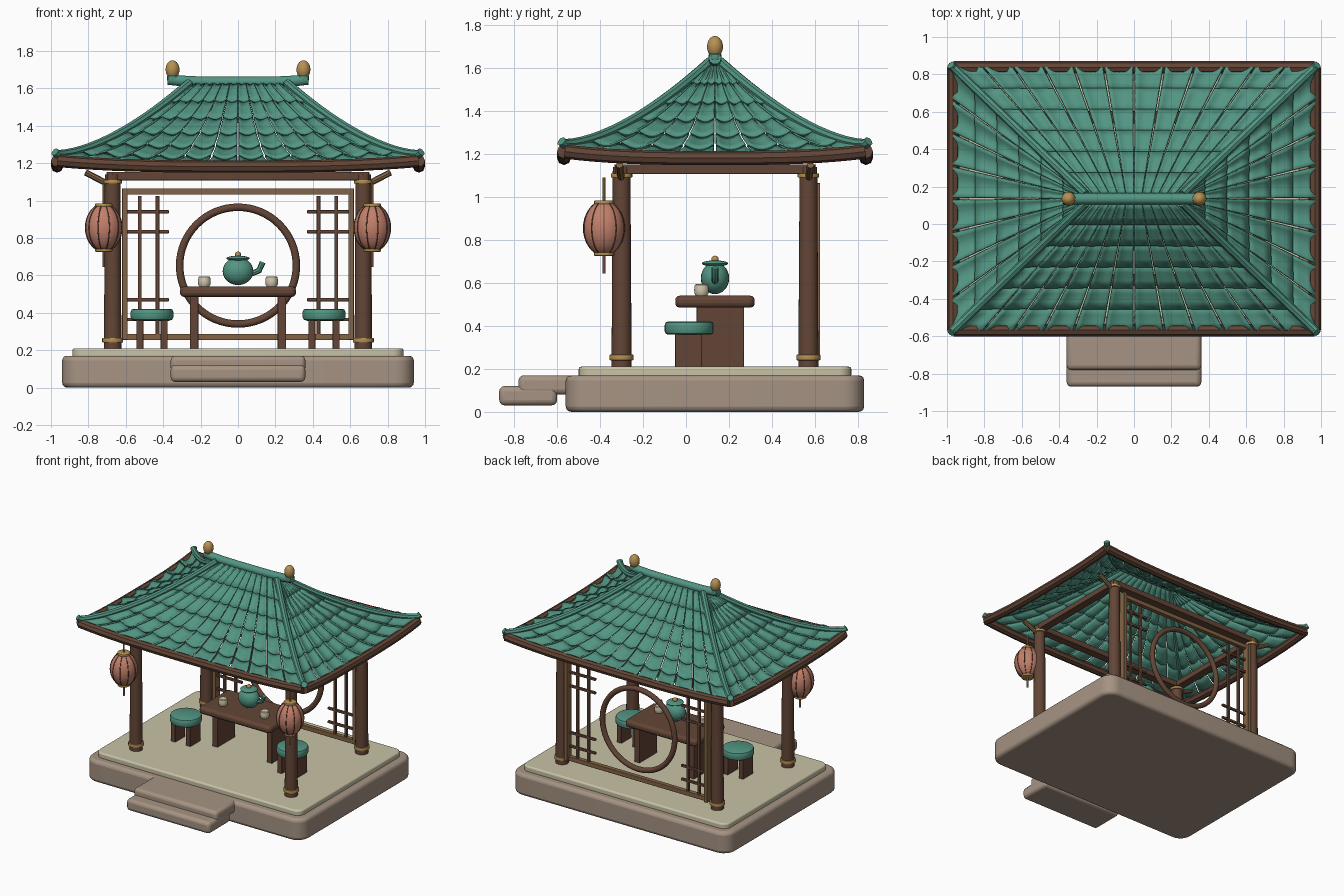
import bpy, bmesh, math
from mathutils import Vector

if "Cube" in bpy.data.objects:
    bpy.data.objects.remove(bpy.data.objects["Cube"], do_unlink=True)


def material(name, *rgb):
    m = bpy.data.materials.new(name)
    m.use_nodes = True
    m.diffuse_color = (*rgb, 1)
    bsdf = m.node_tree.nodes["Principled BSDF"]
    bsdf.inputs["Base Color"].default_value = (*rgb, 1)
    bsdf.inputs["Roughness"].default_value = 0.7
    return m


TEAL = material("teal_glaze", 0.085, 0.30, 0.225)
BROWN = material("dark_wood", 0.125, 0.06, 0.037)
TAN = material("light_wood", 0.23, 0.127, 0.06)
GOLD = material("gold", 0.47, 0.28, 0.085)
SALMON = material("lantern_paper", 0.54, 0.215, 0.145)
STONE = material("stone", 0.38, 0.295, 0.228)
FLOOR = material("pale_floor", 0.58, 0.54, 0.385)
CREAM = material("cream_cup", 0.66, 0.58, 0.43)
CY = 0.135                      # centre of the pavilion in y
POST_X, POST_Y = 0.67, 0.435


def finish(ob, name, mat, angle=40):
    ob.name = name
    ob.data.materials.clear()
    ob.data.materials.append(mat)
    bpy.ops.object.select_all(action='DESELECT')
    ob.select_set(True)
    bpy.context.view_layer.objects.active = ob
    bpy.ops.object.shade_smooth_by_angle(angle=math.radians(angle))
    return ob


def from_bmesh(bm, name, mat):
    me = bpy.data.meshes.new(name)
    bm.to_mesh(me)
    bm.free()
    ob = bpy.data.objects.new(name, me)
    bpy.context.collection.objects.link(ob)
    return finish(ob, name, mat)


def box(name, mat, center, size, edge=0.004, corner=0):
    """Box with optional rounded plan corners and bevelled edges."""
    bm = bmesh.new()
    bmesh.ops.create_cube(bm, size=1)
    for v in bm.verts:
        v.co = Vector(a * b for a, b in zip(v.co, size)) + Vector(center)
    if corner:
        upright = [e for e in bm.edges if abs(e.verts[0].co.z - e.verts[1].co.z) > 1e-4]
        bmesh.ops.bevel(bm, geom=upright, offset=corner, segments=6, profile=0.5, affect='EDGES')
    ob = from_bmesh(bm, name, mat)
    mod = ob.modifiers.new("soft_edges", 'BEVEL')
    mod.width, mod.segments, mod.limit_method = edge, 3, 'ANGLE'


def tube(name, mat, points, radius, sides=12):
    """Round tube along a path of points."""
    cu = bpy.data.curves.new(name, 'CURVE')
    cu.dimensions = '3D'
    cu.bevel_depth, cu.bevel_resolution = radius, max(0, sides // 4 - 1)
    cu.use_fill_caps = True
    sp = cu.splines.new('POLY')
    sp.points.add(len(points) - 1)
    for p, co in zip(sp.points, points):
        p.co = (*co, 1)
    ob = bpy.data.objects.new(name, cu)
    bpy.context.collection.objects.link(ob)
    bpy.ops.object.select_all(action='DESELECT')
    ob.select_set(True)
    bpy.context.view_layer.objects.active = ob
    bpy.ops.object.convert(target='MESH')
    finish(bpy.context.object, name, mat)


def lathe(name, mat, at, profile, sides=24):
    """Spin (radius, height) pairs around a vertical axis."""
    bm = bmesh.new()
    vs = [bm.verts.new((r, 0, z)) for r, z in profile]
    es = [bm.edges.new(pair) for pair in zip(vs, vs[1:])]
    bmesh.ops.spin(bm, geom=vs + es, axis=(0, 0, 1), cent=(0, 0, 0), angle=math.tau, steps=sides)
    bmesh.ops.remove_doubles(bm, verts=bm.verts, dist=1e-5)
    bmesh.ops.recalc_face_normals(bm, faces=bm.faces)
    bmesh.ops.translate(bm, verts=bm.verts, vec=at)
    from_bmesh(bm, name, mat)


def disc(name, mat, at, radius, h, e=0.004):
    """Short cylinder with softened rims, centred on a point."""
    k, r = h / 2, radius
    lathe(name, mat, at, [(0, -k), (r - e, -k), (r - e * .3, -k + e * .3), (r, -k + e), (r, k - e),
                          (r - e * .3, k - e * .3), (r - e, k), (0, k)])


def egg(name, mat, at, r, h, n=14):
    lathe(name, mat, at, [(r * math.sin(math.pi * i / n), -h * math.cos(math.pi * i / n))
                          for i in range(n + 1)])


# Platform and steps
box("base", STONE, (0, CY, 0.085), (1.88, 1.39, 0.17), 0.025, 0.10)
box("floor_slab", FLOOR, (0, CY, 0.185), (1.77, 1.27, 0.05), 0.012, 0.06)
box("upper_step", STONE, (0, -0.63, 0.125), (0.72, 0.30, 0.09), 0.025)
box("lower_step", STONE, (0, -0.735, 0.075), (0.72, 0.27, 0.09), 0.025)

# Posts, bands, brackets
for sx in (-1, 1):
    for sy in (-1, 1):
        x, y = sx * POST_X, CY + sy * POST_Y
        lathe("post", BROWN, (x, y, 0), [(0, 0.2), (0.047, 0.2), (0.041, 1.14), (0, 1.14)])
        disc("post_foot_band", GOLD, (x, y, 0.253), 0.056, 0.026)
        disc("post_head_band", GOLD, (x, y, 1.10), 0.05, 0.02)
        tube("eave_bracket", TAN, [(x, y, 1.075), (x + sx * 0.145, y + sy * 0.01, 1.15)], 0.017)

# Ring beams
for s in (-1, 1):
    box("long_beam", BROWN, (0, CY + s * POST_Y, 1.13), (1.40, 0.065, 0.045))
    box("short_beam", BROWN, (s * POST_X, CY, 1.13), (0.065, 0.93, 0.045))

# Back screen with round opening and lattice
SY = CY + POST_Y + 0.015
box("screen_top_rail", TAN, (0, SY, 1.048), (1.24, 0.035, 0.034))
box("screen_bottom_rail", TAN, (0, SY, 0.27), (1.24, 0.035, 0.034))
bpy.ops.mesh.primitive_torus_add(location=(0, SY, 0.652), rotation=(math.pi / 2, 0, 0), major_radius=0.312,
                                 minor_radius=0.02, major_segments=64, minor_segments=12)
finish(bpy.context.object, "moon_ring", BROWN)
for s in (-1, 1):
    box("screen_stile", TAN, (s * 0.605, SY + 0.01, 0.66), (0.03, 0.06, 0.81))
    for x in (0.43, 0.525):
        box("lattice_upright", BROWN, (s * x, SY, 0.64), (0.02, 0.02, 0.77), 0.003)
    for z in (0.364, 0.47, 0.834, 0.94):
        box("lattice_bar", BROWN, (s * 0.495, SY, z), (0.25, 0.018, 0.018), 0.003)

# Roof: curved slopes described by u (along the eave) and t (eave to ridge)
EX, EY, RIDGE = 0.967, 0.703, 0.26


def slope_point(side, u, t):
    axis, sign = side
    if axis == 'y':
        a, b = Vector((EX * u, sign * EY)), Vector((RIDGE * u, sign * 0.025))
    else:
        a, b = Vector((sign * EX, EY * u)), Vector((sign * RIDGE, 0.025 * u))
    p = a.lerp(b, t)
    return Vector((p.x, p.y + CY, 1.198 + 0.422 * t ** 1.45 + 0.04 * abs(u) ** 3 * (1 - t) ** 2))


def tile_slope(name, side, strips, courses=6, seg=6):
    """Strips of shallow trough tiles, each course lapping over the next one down."""
    bm = bmesh.new()
    for i in range(strips):
        for k in range(courses):
            rows = []
            for j in range(4):
                f = j / 3
                t = min(1, (k + f * 1.1) / courses)
                row = []
                for m in range(seg + 1):
                    s = m / seg
                    p = slope_point(side, -1 + 2 * (i + 0.04 + 0.92 * s) / strips, t)
                    sag = 0.026 * (1 - 0.65 * t) * math.sin(math.pi * s)
                    p.z += 0.006 - sag + 0.011 * (1 - f)
                    row.append(bm.verts.new(p))
                rows.append(row)
            for lo, hi in zip(rows, rows[1:]):
                for m in range(seg):
                    bm.faces.new((lo[m], lo[m + 1], hi[m + 1], hi[m]))
    ob = from_bmesh(bm, name, TEAL)
    mod = ob.modifiers.new("tile_thickness", 'SOLIDIFY')
    mod.thickness, mod.offset = 0.01, 0


for name, side, strips in (("front_tiles", ('y', -1), 12), ("back_tiles", ('y', 1), 12),
                           ("left_tiles", ('x', 1), 8), ("right_tiles", ('x', -1), 8)):
    tile_slope(name, side, strips)

# Eave tubes, hips, ridge, finials
span = [-1 + i / 10 for i in range(21)]
for s in (-1, 1):
    tube("long_eave", BROWN, [(u * 0.965, CY + s * EY, 1.182 + 0.03 * abs(u) ** 3) for u in span], 0.033)
    tube("short_eave", BROWN, [(s * EX, CY + u * 0.70, 1.182 + 0.03 * abs(u) ** 3) for u in span], 0.033)
    for sy in (-1, 1):
        hip = [slope_point(('y', sy), s, i / 16) + Vector((0, 0, 0.01)) for i in range(17)]
        tip = hip[0] + Vector((s * 0.012, sy * 0.012, 0.012))
        tube("hip_ridge", TEAL, [tip] + hip, 0.023)
    egg("finial", GOLD, (s * 0.35, CY, 1.70), 0.037, 0.05)
    disc("finial_collar", TEAL, (s * 0.35, CY, 1.653), 0.03, 0.026)
tube("main_ridge", TEAL, [(u * 0.375, CY, 1.634 + 0.014 * u ** 4) for u in span], 0.03, 16)

# Lanterns
LY = -0.382
for s in (-1, 1):
    x = s * 0.718
    egg("lantern_body", SALMON, (x, LY, 0.855), 0.098, 0.128, 18)
    for k in range(10):
        a = math.tau * k / 10
        arc = [math.pi * (0.1 + 0.8 * i / 14) for i in range(15)]
        tube("lantern_rib", BROWN, [(x + 0.098 * math.sin(q) * math.cos(a), LY + 0.098 * math.sin(q) * math.sin(a),
                                     0.855 - 0.128 * math.cos(q)) for q in arc], 0.003, 8)
    disc("lantern_top_cap", GOLD, (x, LY, 0.975), 0.046, 0.018)
    disc("lantern_bottom_cap", GOLD, (x, LY, 0.735), 0.046, 0.018)
    tube("lantern_cord", GOLD, [(x, LY, 0.97), (x, LY, 1.09)], 0.006)
    tube("lantern_tassel", SALMON, [(x, LY, 0.74), (x, LY, 0.645)], 0.007)

# Table
box("table_top", BROWN, (0, CY, 0.513), (0.62, 0.37, 0.055), 0.02, 0.03)
for s in (-1, 1):
    box("table_leg", BROWN, (s * 0.235, 0.16, 0.35), (0.045, 0.22, 0.29))
    # Cups and stools
    lathe("cup", CREAM, (s * 0.18, 0.072, 0.54), [(0, 0), (0.026, 0), (0.033, 0.012), (0.034, 0.03), (0.031, 0.05),
                                                 (0.026, 0.054), (0, 0.05)])
    disc("stool_seat", TEAL, (s * 0.46, 0.015, 0.39), 0.114, 0.062, 0.016)
    for d in (-1, 1):
        box("stool_leg", BROWN, (s * 0.46 + d * 0.065, 0.012, 0.285), (0.038, 0.125, 0.16))

# Teapot
bpy.ops.mesh.primitive_uv_sphere_add(segments=24, ring_count=14, radius=1, location=(0, CY, 0.622))
bpy.context.object.scale = (0.082, 0.066, 0.074)
finish(bpy.context.object, "teapot_body", TEAL)
egg("teapot_lid", TEAL, (0, CY, 0.691), 0.062, 0.014)
egg("teapot_knob", GOLD, (0, CY, 0.71), 0.017, 0.017)
tube("teapot_spout", TEAL, [(0.06, CY, 0.605), (0.112, CY, 0.625), (0.132, CY, 0.67)], 0.016)
